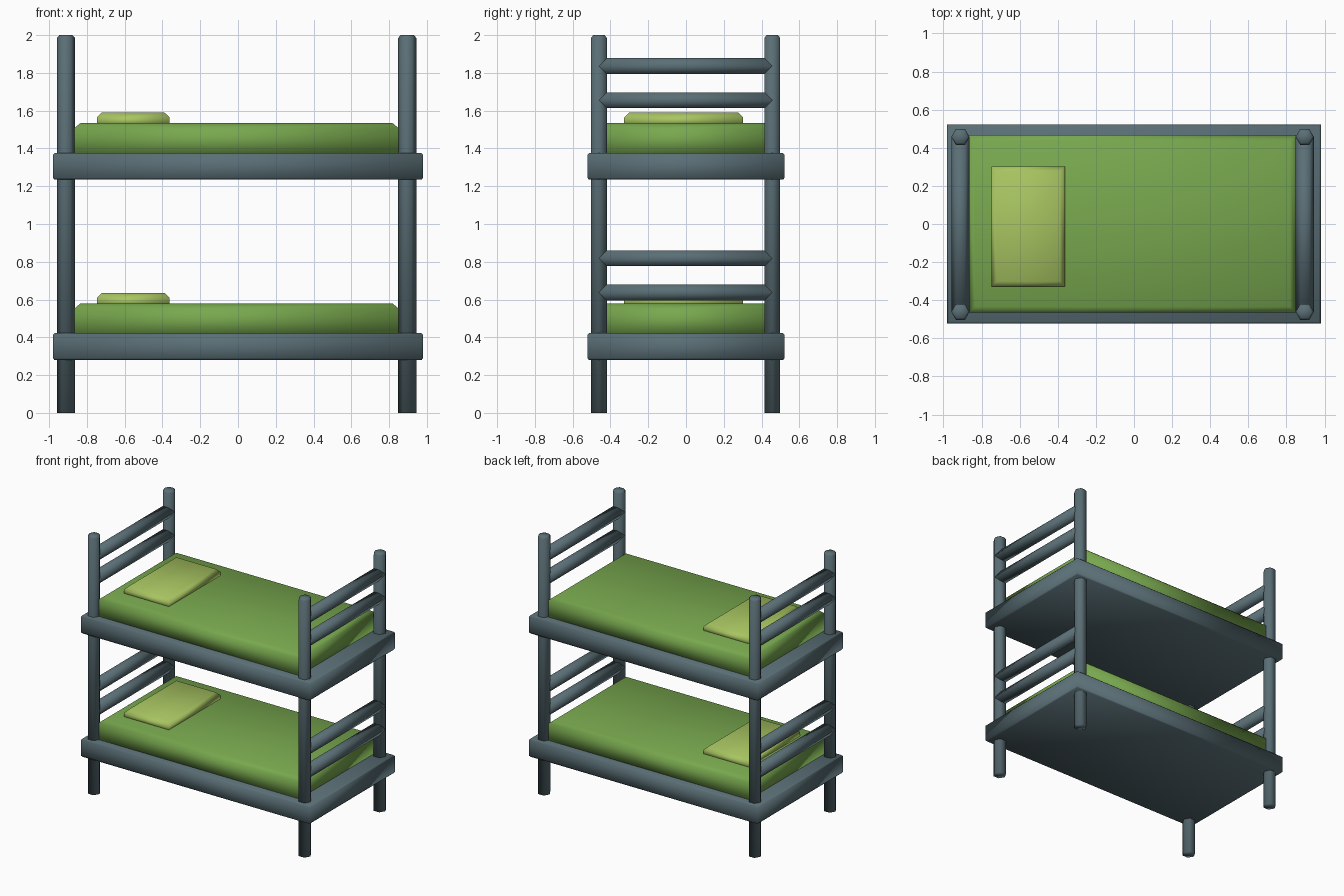
import bpy, bmesh, math

if "Cube" in bpy.data.objects:
    bpy.data.objects.remove(bpy.data.objects["Cube"])


def material(name, srgb):
    m = bpy.data.materials.new(name)
    lin = [((c / 255 + 0.055) / 1.055) ** 2.4 for c in srgb]
    m.diffuse_color = (*lin, 1)
    m.use_nodes = True
    m.node_tree.nodes["Principled BSDF"].inputs["Base Color"].default_value = m.diffuse_color
    return m


SLATE = material("slate frame", (90, 111, 118))
GREEN = material("green mattress", (120, 168, 78))
LIME = material("lime pillow", (168, 197, 97))


def stack(name, rings, mat):
    """Skin a list of equal-length point rings and cap both ends."""
    bm = bmesh.new()
    loops = [[bm.verts.new(p) for p in ring] for ring in rings]
    n = len(loops[0])
    for a, b in zip(loops, loops[1:]):
        for i in range(n):
            j = (i + 1) % n
            bm.faces.new((a[i], a[j], b[j], b[i]))
    bm.faces.new(loops[0][::-1])
    bm.faces.new(loops[-1])
    bmesh.ops.recalc_face_normals(bm, faces=bm.faces[:])
    for f in bm.faces:
        f.smooth = True
    me = bpy.data.meshes.new(name)
    bm.to_mesh(me)
    bm.free()
    me.materials.append(mat)
    ob = bpy.data.objects.new(name, me)
    bpy.context.collection.objects.link(ob)
    return ob


def slab(name, x0, x1, y0, y1, profile, mat):
    """Rectangular slab; profile is a list of (z, inset)."""
    rings = [[(x0 + d, y0 + d, z), (x1 - d, y0 + d, z),
              (x1 - d, y1 - d, z), (x0 + d, y1 - d, z)] for z, d in profile]
    return stack(name, rings, mat)


def hexagon(r):
    return [(r * math.cos(k * math.pi / 3), r * math.sin(k * math.pi / 3)) for k in range(6)]


R = 0.048
ENDS = {"left": -0.911, "right": 0.896}
SIDES = {"front": -0.461, "back": 0.457}

for end, x in ENDS.items():
    # Hexagonal posts with a chamfered top
    for side, y in SIDES.items():
        rings = [[(x + u, y + v, z) for u, v in hexagon(r)]
                 for z, r in ((0, R), (1.985, R), (2.0, R - 0.013))]
        stack(f"{side}_{end}_post", rings, SLATE)
    # Rungs between the posts
    for i, z in enumerate((0.637, 0.818, 1.655, 1.836)):
        rings = [[(x + u, y, z + v) for u, v in hexagon(R)] for y in SIDES.values()]
        stack(f"{end}_rung_{i + 1}", rings, SLATE)

for level, z in (("lower", 0.28), ("upper", 1.235)):
    # Bed base
    slab(f"{level}_base", -0.98, 0.98, -0.522, 0.522,
         [(z, 0.008), (z + 0.01, 0), (z + 0.132, 0), (z + 0.142, 0.01)], SLATE)
    # Mattress
    slab(f"{level}_mattress", -0.866, 0.85, -0.465, 0.468,
         [(z + 0.12, 0), (z + 0.273, 0), (z + 0.299, 0.032)], GREEN)
    # Pillow
    slab(f"{level}_pillow", -0.747, -0.363, -0.327, 0.302,
         [(z + 0.285, 0), (z + 0.33, 0), (z + 0.355, 0.026)], LIME)
